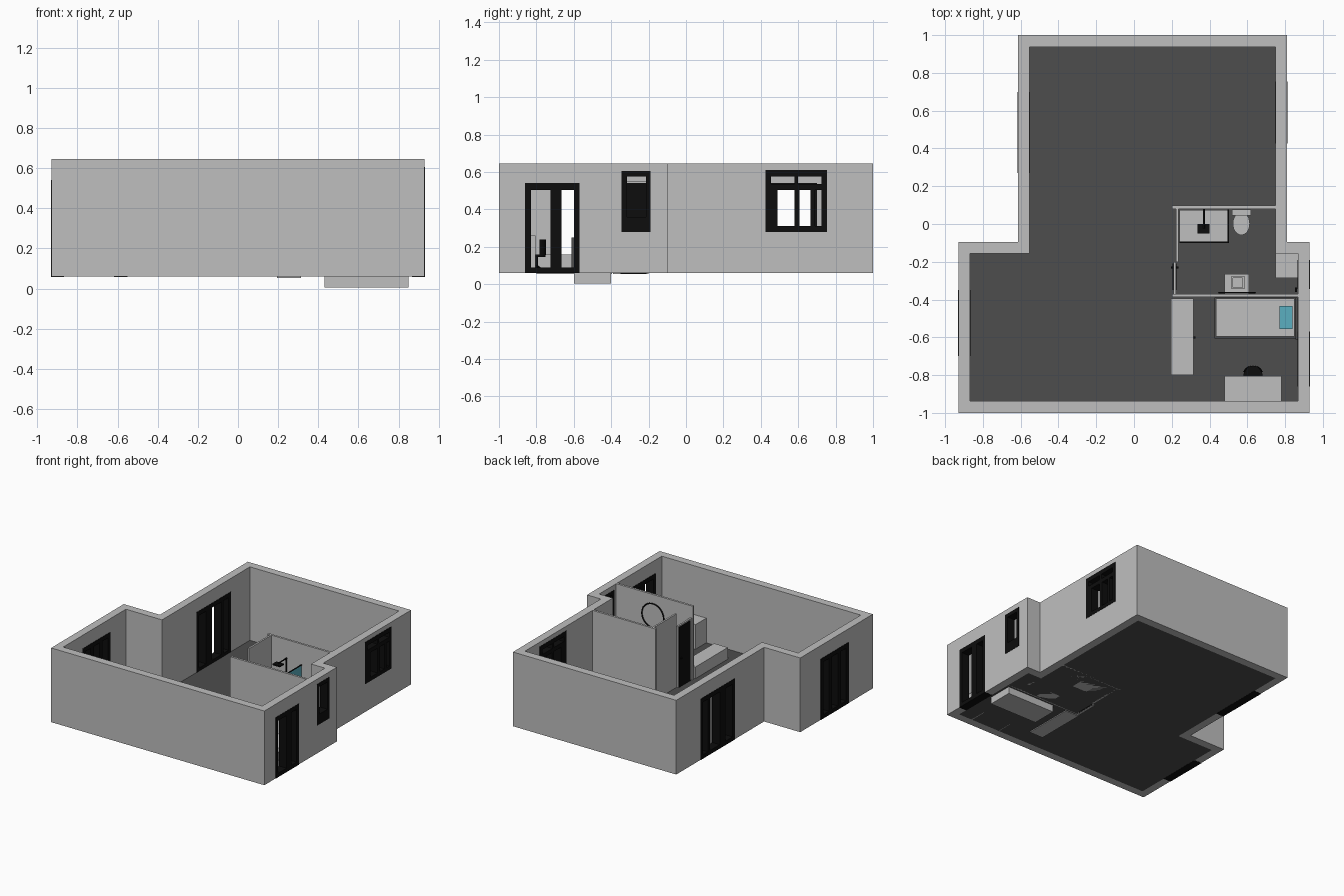
import bpy, bmesh, math
from mathutils import Matrix, Vector

if "Cube" in bpy.data.objects:
    bpy.data.objects.remove(bpy.data.objects["Cube"], do_unlink=True)


def material(name, color):
    mat = bpy.data.materials.new(name)
    mat.use_nodes = True
    mat.diffuse_color = (*color, 1)
    mat.node_tree.nodes["Principled BSDF"].inputs["Base Color"].default_value = (*color, 1)
    return mat


PLASTER = material("light grey plaster", (.52, .52, .52))
FLOOR = material("dark grey floor", (.075, .075, .075))
BLACK = material("black metal", (.004, .004, .004))
TEAL = material("teal", (.105, .43, .53))

FLOOR_Z, TOP_Z, WALL = .06, .645, .062


def finish(name, bm, mat, smooth=False):
    bmesh.ops.recalc_face_normals(bm, faces=bm.faces)
    mesh = bpy.data.meshes.new(name)
    bm.to_mesh(mesh)
    bm.free()
    mesh.materials.append(mat)
    obj = bpy.data.objects.new(name, mesh)
    bpy.context.collection.objects.link(obj)
    if smooth:
        bpy.ops.object.select_all(action='DESELECT')
        obj.select_set(True)
        bpy.context.view_layer.objects.active = obj
        bpy.ops.object.shade_smooth_by_angle()
    return obj


def boxes(name, mat, *spans):
    """One object made of boxes, each given as x, y and z ranges."""
    bm = bmesh.new()
    for span in spans:
        size = [high - low for low, high in span]
        center = [(high + low) / 2 for low, high in span]
        bmesh.ops.create_cube(bm, size=1, matrix=Matrix.Translation(center) @ Matrix.Diagonal((*size, 1)))
    return finish(name, bm, mat)


def rod(name, mat, start, end, radius, tip=None, sides=16):
    """Cylinder or cone between two points."""
    start, end = Vector(start), Vector(end)
    axis = end - start
    bm = bmesh.new()
    turn = axis.to_track_quat('Z', 'Y').to_matrix().to_4x4()
    bmesh.ops.create_cone(bm, cap_ends=True, segments=sides, radius1=radius,
                          radius2=radius if tip is None else tip, depth=axis.length,
                          matrix=Matrix.Translation((start + end) / 2) @ turn)
    return finish(name, bm, mat, True)


def prism(name, mat, outline, low, high):
    bm = bmesh.new()
    face = bm.faces.new([bm.verts.new((x, y, low)) for x, y in outline])
    grown = bmesh.ops.extrude_face_region(bm, geom=[face])["geom"]
    bmesh.ops.translate(bm, vec=(0, 0, high - low), verts=[v for v in grown if isinstance(v, bmesh.types.BMVert)])
    return finish(name, bm, mat)


def outline(inset):
    """T-shaped plan, moved inward by the inset."""
    left, right, step = -.615 + inset, .81 - inset, -.095 - inset
    wide, end = .93 - inset, 1 - inset
    return [(-wide, -end), (wide, -end), (wide, step), (right, step),
            (right, end), (left, end), (left, step), (-wide, step)]


# Outer walls: a ring extruded between the two outlines
bm = bmesh.new()
rings = [[bm.verts.new((x, y, z)) for x, y in outline(inset)]
         for inset, z in ((0, FLOOR_Z), (0, TOP_Z), (WALL, TOP_Z), (WALL, FLOOR_Z))]
for a, b in zip(rings, rings[1:] + rings[:1]):
    for i in range(len(a)):
        j = (i + 1) % len(a)
        bm.faces.new((a[i], a[j], b[j], b[i]))
walls = finish("outer_walls", bm, PLASTER)
prism("floor", FLOOR, outline(WALL), FLOOR_Z, FLOOR_Z + .006)


def cut(x, y, z):
    """Cut an opening through the outer walls."""
    cutter = boxes("opening_cutter", PLASTER, ((x - .08, x + .08), y, z))
    cutter.hide_render = True
    mod = walls.modifiers.new("opening", 'BOOLEAN')
    mod.operation, mod.object, mod.solver = 'DIFFERENCE', cutter, 'EXACT'
    bpy.context.view_layer.update()
    bpy.ops.object.select_all(action='DESELECT')
    bpy.context.view_layer.objects.active = walls
    walls.select_set(True)
    bpy.ops.object.modifier_apply(modifier=mod.name)
    bpy.data.objects.remove(cutter, do_unlink=True)


def frame(name, x, y, z, panes, pane_z):
    """Black frame with see-through panes across the wall."""
    depth = (x - WALL / 2 - .002, x + WALL / 2 + .002)
    edges = [y[0]] + [edge for pane in panes for edge in pane] + [y[1]]
    bars = [(depth, pair, pane_z) for pair in zip(edges[::2], edges[1::2])]
    boxes(name, BLACK, (depth, y, (z[0], pane_z[0])), (depth, y, (pane_z[1], z[1])), *bars)


# Windows and glazed doors
DOOR_Z, DOOR_PANE = (FLOOR_Z - .001, .54), (.09, .505)
SIDE, UPPER, LEFT = .93 - WALL / 2, .81 - WALL / 2, -.615 + WALL / 2
WINDOW_Y = (.425, .755)
for name, x, y, z, panes, pane_z in (
        ("right_door_frame", SIDE, (-.86, -.57), DOOR_Z, ((-.83, -.725), (-.665, -.6)), DOOR_PANE),
        ("left_door_frame", -SIDE, (-.7, -.35), DOOR_Z, ((-.665, -.6), (-.56, -.49), (-.45, -.385)), DOOR_PANE),
        ("living_door_frame", LEFT, (.27, .7), DOOR_Z, ((.3, .39), (.46, .58), (.607, .67)), DOOR_PANE),
        ("bath_window_frame", SIDE, (-.345, -.19), (.28, .605), ((-.315, -.215),), (.36, .575))):
    cut(x, y, z)
    frame(name, x, y, z, panes, pane_z)
cut(UPPER, WINDOW_Y, (.28, .61))
frame("living_window_sash", UPPER, WINDOW_Y, (.28, .535), ((.49, .58), (.607, .666), (.69, .725)), (.31, .505))
frame("living_window_transom", UPPER, WINDOW_Y, (.535, .61), ((.455, .58), (.6, .725)), (.537, .575))

# Bathroom partitions and door
ROOM_Z = (FLOOR_Z, TOP_Z)
boxes("bathroom_walls", PLASTER,
      ((.2, .748), (.08, .097), ROOM_Z),
      ((.222, .236), (-.2, .08), ROOM_Z),
      ((.2, .868), (-.387, -.37), ROOM_Z))
boxes("bathroom_door_frame", PLASTER, ((.208, .222), (-.37, -.2), (.055, .55)))
boxes("bathroom_door", BLACK, *[((x, x + .004), (-.35, -.21), (.056, .54)) for x in (.205, .221)])
rod("bathroom_door_handle", BLACK, (.195, -.23, .29), (.235, -.23, .29), .006)

# Shower with tray, glass and overhead rose
boxes("shower_tray", PLASTER, ((.24, .5), (-.095, .075), (FLOOR_Z, .08)))
boxes("shower_glass", TEAL,
      ((.497, .503), (-.095, .075), (.08, .48)),
      ((.24, .497), (-.098, -.093), (.08, .48)))
boxes("shower_glass_trim", BLACK,
      ((.496, .504), (-.1, .078), (.48, .485)),
      ((.24, .504), (-.1, -.092), (.48, .485)),
      ((.496, .504), (-.1, -.092), (.08, .48)))
boxes("shower_rose", BLACK, ((.335, .4), (-.05, 0), (.485, .495)))
rod("shower_arm", BLACK, (.37, .08, .5), (.37, -.025, .5), .005)
rod("shower_pipe", BLACK, (.37, .072, .2), (.37, .072, .5), .005)

# Toilet
boxes("toilet_tank", PLASTER, ((.52, .62), (.045, .078), (FLOOR_Z, .24)))
rod("toilet_foot", PLASTER, (.568, .01, FLOOR_Z), (.568, .01, .13), .03, .04, 24)
bowl = rod("toilet_bowl", PLASTER, (0, 0, .12), (0, 0, .16), .04, .045, 24)
bowl.scale.y = 1.35
bowl.location = (.568, .002, 0)

# Vanity, basin rim and round mirror
boxes("vanity", PLASTER, ((.48, .61), (-.37, -.265), (FLOOR_Z, .23)))
boxes("basin_rim", PLASTER,
      *[((x, x + .01), (-.34, -.28), (.23, .26)) for x in (.515, .575)],
      *[((.515, .585), (y, y + .01), (.23, .26)) for y in (-.345, -.285)])
bpy.ops.mesh.primitive_torus_add(major_radius=.095, minor_radius=.005, major_segments=40, minor_segments=8,
                                 location=(.545, -.364, .48), rotation=(math.pi / 2, 0, 0))
mirror = bpy.context.object
mirror.name = "mirror_ring"
mirror.data.materials.append(BLACK)
bpy.ops.object.shade_smooth_by_angle()

# Bathroom cabinet below the window
boxes("bathroom_cabinet", PLASTER, ((.75, .868), (-.285, -.155), (FLOOR_Z, .25)))
boxes("towel_rail", BLACK, ((.853, .863), (-.36, -.335), (.2, .26)))

# Bed with base, frame, mattress, pillow and headboard
BED_X, BED_Y = (.43, .85), (-.6, -.4)
boxes("bed_base", PLASTER, (BED_X, BED_Y, (.005, .07)))
boxes("bed_frame", FLOOR, ((.425, .855), (-.607, -.388), (.066, .125)))
boxes("mattress", PLASTER, ((.435, .85), (-.595, -.395), (.125, .155)))
boxes("pillow", TEAL, ((.77, .838), (-.555, -.435), (.155, .175)))
boxes("headboard", FLOOR, ((.854, .865), (-.612, -.388), (.066, .25)))

# Low wardrobe
boxes("low_wardrobe", PLASTER, ((.195, .315), (-.8, -.395), (.054, .158)))
boxes("wardrobe_handle", BLACK, ((.315, .325), (-.605, -.595), (.1, .13)))
boxes("door_threshold", PLASTER, ((.2, .215), (-.39, -.205), (.054, .065)))

# Desk with drawer block
boxes("desk", PLASTER,
      ((.48, .78), (-.938, -.805), (.245, .26)),
      ((.48, .495), (-.938, -.805), (FLOOR_Z, .245)),
      ((.745, .78), (-.938, -.805), (FLOOR_Z, .245)))

# Swivel chair
CX, CY = .63, -.8
rod("chair_post", BLACK, (CX, CY, .08), (CX, CY, .145), .008)
rod("chair_seat", BLACK, (CX, CY, .145), (CX, CY, .16), .05, sides=24)
for i in range(5):
    angle = math.tau * i / 5
    foot = (CX + .045 * math.cos(angle), CY + .045 * math.sin(angle), .07)
    rod("chair_leg", BLACK, (CX, CY, .1), foot, .006, .004, 8)
bm = bmesh.new()
arc = [math.radians(20 + 14 * i) for i in range(11)]
rows = [[bm.verts.new((CX + r * math.cos(a), CY + .052 * math.sin(a), z)) for a in arc]
        for r, z in ((.055, .155), (.05, .24), (.042, .24), (.045, .155))]
for a, b in zip(rows, rows[1:] + rows[:1]):
    for i in range(len(arc) - 1):
        bm.faces.new((a[i], a[i + 1], b[i + 1], b[i]))
for i in (0, -1):
    bm.faces.new([row[i] for row in rows])
finish("chair_back", bm, BLACK, True)
